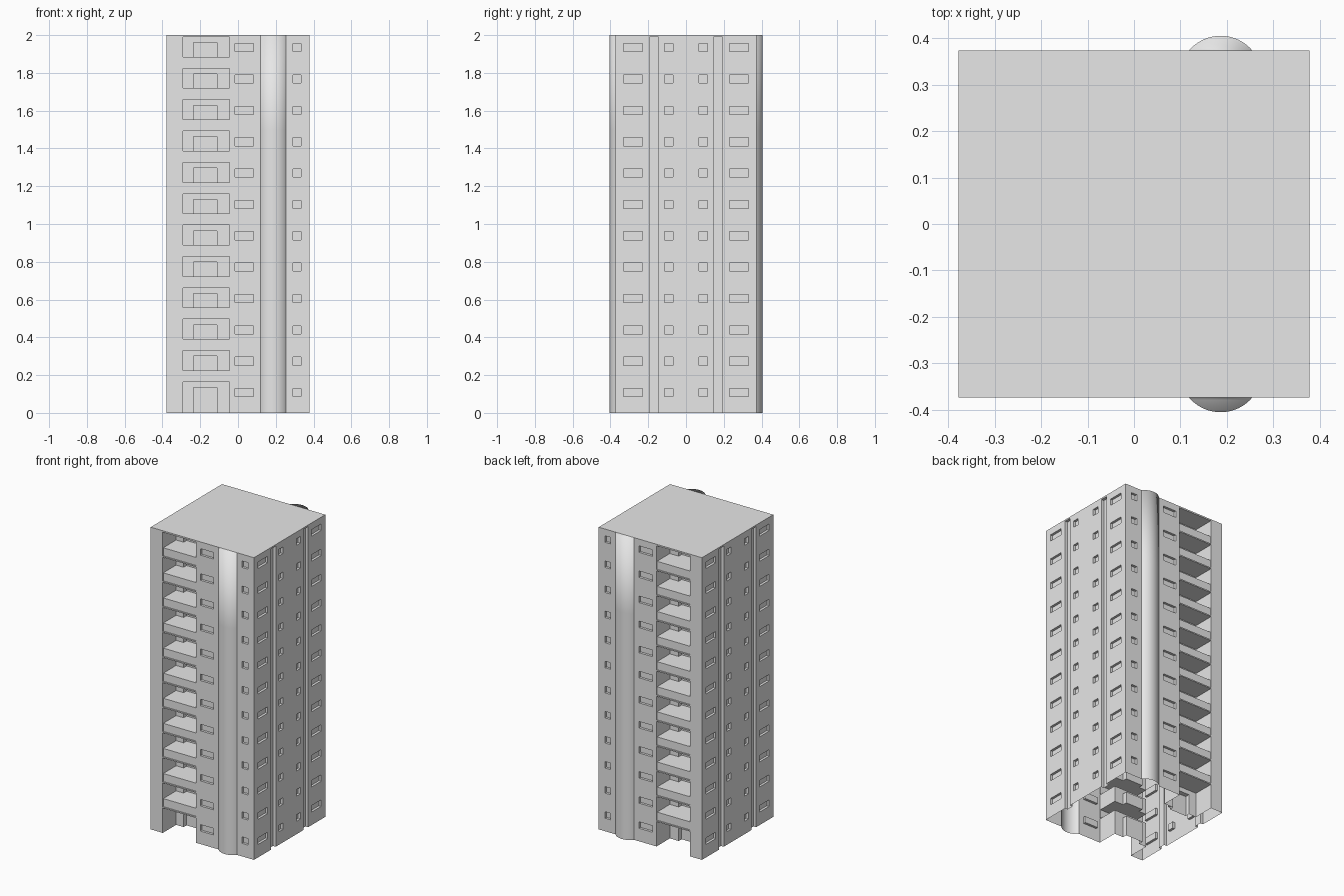
import bpy, bmesh, math

cube = bpy.data.objects.get("Cube")
if cube:
    bpy.data.objects.remove(cube, do_unlink=True)

HX, HY, H = 0.378, 0.373, 2.0      # half width, half depth, height
FLOORS, PITCH = 12, 0.166
BUMP = (0.118, 0.255)              # span of the rounded shaft
BUMP_OUT = 0.032

concrete = bpy.data.materials.new("concrete_grey")
concrete.use_nodes = True
grey = (0.8, 0.8, 0.8, 1)
concrete.diffuse_color = grey
concrete.node_tree.nodes["Principled BSDF"].inputs["Base Color"].default_value = grey


def make_object(name, bm):
    bmesh.ops.remove_doubles(bm, verts=bm.verts[:], dist=1e-5)
    mesh = bpy.data.meshes.new(name)
    bm.to_mesh(mesh)
    bm.free()
    mesh.materials.append(concrete)
    obj = bpy.data.objects.new(name, mesh)
    bpy.context.collection.objects.link(obj)
    return obj


def relief_wall(name, half, recesses, place, flip):
    """Wall of stepped recesses (u0, u1, z0, z1, depth); depth None is open."""
    us = sorted({-half, half} | {u for r in recesses for u in r[:2]})
    zs = sorted({0, H} | {round(z, 4) for r in recesses for z in r[2:4]})

    def depth_at(i, j):
        u, z = (us[i] + us[i + 1]) / 2, (zs[j] + zs[j + 1]) / 2
        depth = 0
        for u0, u1, z0, z1, d in recesses:
            if u0 < u < u1 and z0 < z < z1:
                depth = d
        return depth

    nu, nz = len(us) - 1, len(zs) - 1
    depths = [[depth_at(i, j) for j in range(nz)] for i in range(nu)]
    bm = bmesh.new()

    def quad(*pts):
        verts = [bm.verts.new(place(*p)) for p in pts]
        bm.faces.new(verts[::-1] if flip else verts)

    for i in range(nu):
        for j in range(nz):
            a = depths[i][j]
            if a is None:
                continue
            u0, u1, z0, z1 = us[i], us[i + 1], zs[j], zs[j + 1]
            quad((u0, z0, a), (u1, z0, a), (u1, z1, a), (u0, z1, a))
            # jamb towards the next column
            b = depths[i + 1][j] if i + 1 < nu else a
            if b is not None and a != b:
                quad((u1, z0, a), (u1, z0, b), (u1, z1, b), (u1, z1, a))
            # sill or soffit towards the next row
            b = depths[i][j + 1] if j + 1 < nz else a
            if b is not None and a != b:
                quad((u0, z1, a), (u1, z1, a), (u1, z1, b), (u0, z1, b))
    return make_object(name, bm)


def windows(u0, u1):
    tops = [1.955 - PITCH * k + 0.0 for k in range(FLOORS)]
    return [(u0, u1, t - 0.043, t, 0.016) for t in tops]


def balconies(u0, u1):
    cuts = []
    for k in range(FLOORS):
        top = 1.99 - PITCH * k
        ground = k == FLOORS - 1
        floor = 0 if ground else top - 0.105
        cuts.append((u0, u1, floor, top, 0.14))
        cuts.append((u0 + 0.055, u1 - 0.065, floor, top - 0.03, 0.17))
        if not ground:
            cuts.append((u0, u1, top - 0.158, floor, 0.006))
    return cuts


# Front and back walls: balconies, wide windows, rounded shaft, small windows
facade = balconies(-0.29, -0.045) + windows(-0.015, 0.083) + windows(0.29, 0.333)
facade.append((*BUMP, 0, H, None))
relief_wall("front_wall", HX, facade, lambda u, z, d: (u, d - HY, z), False)
relief_wall("back_wall", HX, facade, lambda u, z, d: (u, HY - d, z), True)

# Side walls: symmetric windows and vertical grooves
side = []
for s in (-1, 1):
    span = lambda a, b: sorted((s * a, s * b))
    side += windows(*span(0.23, 0.33)) + windows(*span(0.07, 0.113))
    side.append((*span(0.145, 0.193), 0, 1.99, 0.02))
relief_wall("left_wall", HY, side, lambda u, z, d: (HX - d, u, z), False)
relief_wall("right_wall", HY, side, lambda u, z, d: (d - HX, u, z), True)

# Flat roof
bm = bmesh.new()
bm.faces.new([bm.verts.new((x * HX, y * HY, H))
              for x, y in ((-1, -1), (1, -1), (1, 1), (-1, 1))])
make_object("roof", bm)

# Rounded shafts, capped on top and open below
chord = (BUMP[1] - BUMP[0]) / 2
centre = (BUMP[0] + BUMP[1]) / 2
radius = (chord ** 2 + BUMP_OUT ** 2) / (2 * BUMP_OUT)
sweep = math.asin(chord / radius)
SEG = 20
for name, s in (("front_shaft", -1), ("back_shaft", 1)):
    bm = bmesh.new()
    rings = []
    for z in (0, 1.5, H):
        ring = []
        for k in range(SEG + 1):
            a = sweep * (2 * k / SEG - 1)
            y = HY + BUMP_OUT - radius + radius * math.cos(a)
            ring.append(bm.verts.new((centre + radius * math.sin(a), s * y, z)))
        rings.append(ring)
    for low, high in zip(rings, rings[1:]):
        for k in range(SEG):
            bm.faces.new((low[k], low[k + 1], high[k + 1], high[k]))
    bm.faces.new(rings[-1])
    bmesh.ops.recalc_face_normals(bm, faces=bm.faces[:])
    bm.faces.ensure_lookup_table()
    if bm.faces[-1].normal.z < 0:
        bmesh.ops.reverse_faces(bm, faces=bm.faces[:])
    for face in bm.faces:
        face.smooth = True
    make_object(name, bm)
